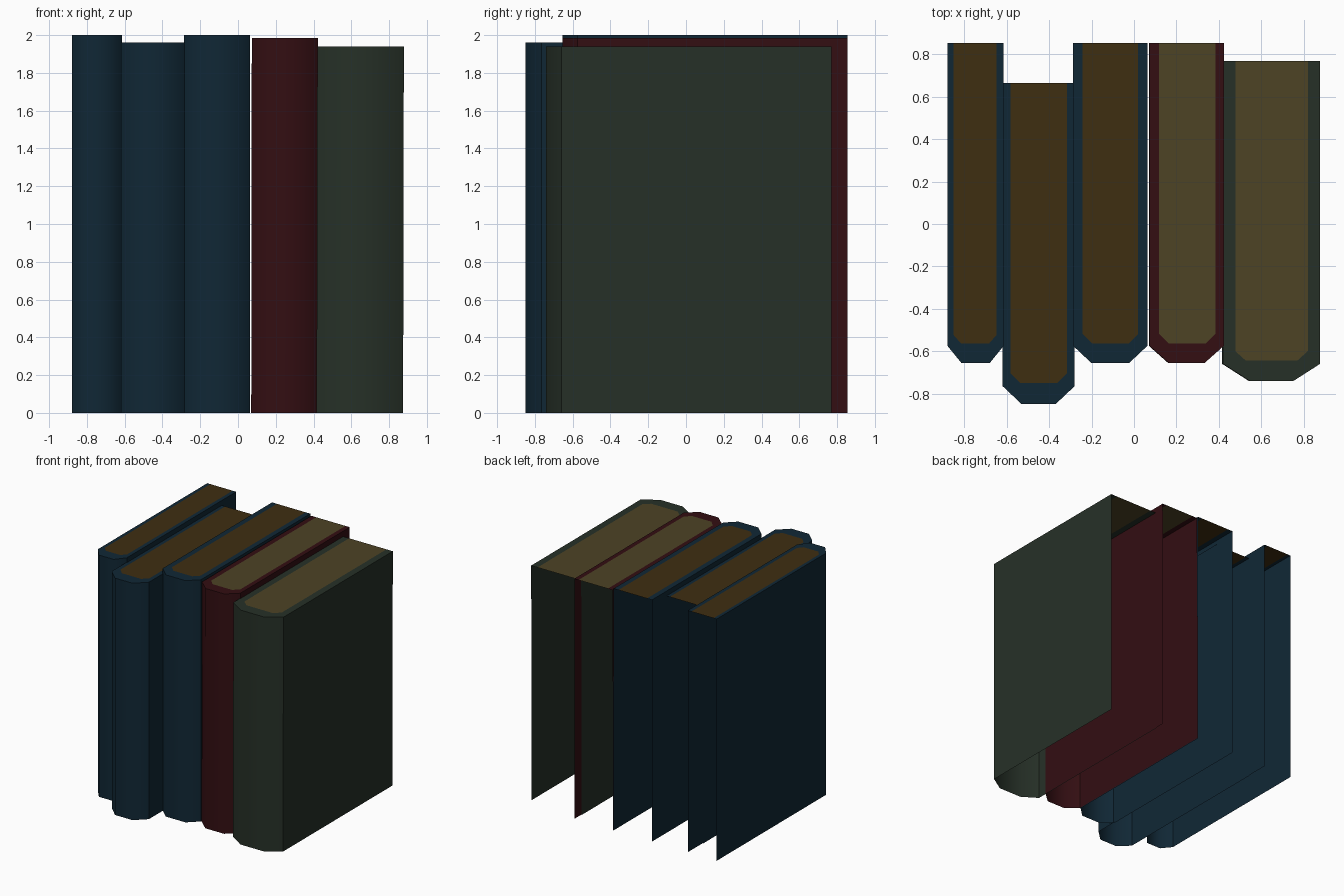
import bpy, bmesh

if "Cube" in bpy.data.objects:
    bpy.data.objects.remove(bpy.data.objects["Cube"])


def srgb(r, g, b):
    conv = lambda c: c / 12.92 if c <= 0.04045 else ((c + 0.055) / 1.055) ** 2.4
    return (conv(r / 255), conv(g / 255), conv(b / 255), 1.0)


def material(name, rgb):
    m = bpy.data.materials.new(name)
    m.diffuse_color = srgb(*rgb)
    m.use_nodes = True
    m.node_tree.nodes["Principled BSDF"].inputs["Base Color"].default_value = m.diffuse_color
    return m


blue = material("navy_cover", (16, 39, 53))
red = material("dark_red_cover", (51, 14, 18))
green = material("dark_green_cover", (38, 48, 39))
brown = material("brown_pages", (63, 46, 17))
tan = material("tan_pages", (77, 67, 37))


def outline(x0, x1, back, front, cx, cy):
    """U-shaped outline with a chamfered front, from back left to back right."""
    return [(x0, back), (x0, front + cy), (x0 + cx, front),
            (x1 - cx, front), (x1, front + cy), (x1, back)]


def make_object(name, bm, mat):
    mesh = bpy.data.meshes.new(name)
    bm.to_mesh(mesh)
    bm.free()
    mesh.materials.append(mat)
    obj = bpy.data.objects.new(name, mesh)
    bpy.context.collection.objects.link(obj)


def book(name, outer, inner, top, lean, cover_mat, page_mat):
    # Cover: thin side walls and rounded spine, open at the back and bottom,
    # with a flat rim around the pages
    bm = bmesh.new()
    low = [bm.verts.new((x - lean, y, 0)) for x, y in outer]
    high = [bm.verts.new((x, y, top)) for x, y in outer]
    rim = [bm.verts.new((x, y, top)) for x, y in inner]
    for i in range(5):
        wall = bm.faces.new((low[i], low[i + 1], high[i + 1], high[i]))
        wall.smooth = True
        bm.faces.new((high[i], high[i + 1], rim[i + 1], rim[i]))
        high_edge = bm.edges.get((high[i], high[i + 1]))
        high_edge.smooth = False
    # Keep the joints between the spine and the flat boards sharp
    for i in (1, 4):
        bm.edges.get((low[i], high[i])).smooth = False
    make_object(name + "_cover", bm, cover_mat)

    # Pages: flat top surface inside the rim
    bm = bmesh.new()
    bm.faces.new([bm.verts.new((x, y, top)) for x, y in inner])
    make_object(name + "_pages", bm, page_mat)


book("thin_blue_book",
     outline(-0.88, -0.615, 0.855, -0.655, 0.065, 0.08),
     outline(-0.852, -0.648, 0.855, -0.563, 0.035, 0.04),
     2.0, 0.0, blue, brown)
book("forward_blue_book",
     outline(-0.62, -0.28, 0.665, -0.85, 0.09, 0.085),
     outline(-0.583, -0.317, 0.665, -0.75, 0.045, 0.045),
     1.96, 0.0, blue, brown)
book("middle_blue_book",
     outline(-0.287, 0.063, 0.855, -0.655, 0.085, 0.08),
     outline(-0.242, 0.02, 0.855, -0.563, 0.045, 0.045),
     2.0, 0.0, blue, brown)
book("red_book",
     outline(0.073, 0.424, 0.855, -0.655, 0.09, 0.08),
     outline(0.117, 0.385, 0.855, -0.563, 0.045, 0.045),
     1.985, 0.003, red, tan)
book("green_book",
     outline(0.42, 0.878, 0.77, -0.74, 0.125, 0.08),
     outline(0.478, 0.82, 0.77, -0.645, 0.05, 0.045),
     1.94, 0.004, green, tan)
